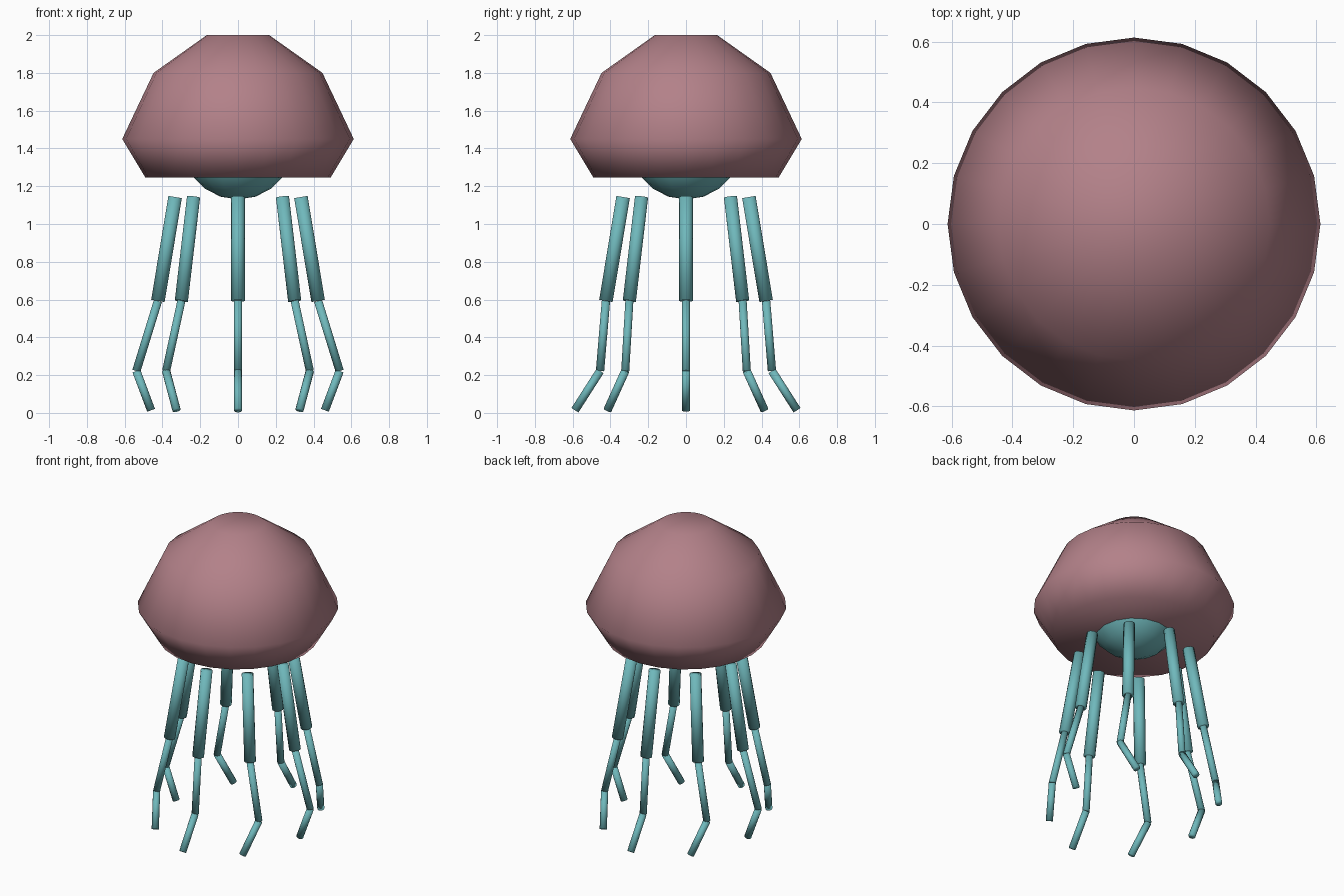
import bpy, bmesh, math
from mathutils import Vector

if "Cube" in bpy.data.objects:
    bpy.data.objects.remove(bpy.data.objects["Cube"])


def material(name, rgb):
    m = bpy.data.materials.new(name)
    m.diffuse_color = (*rgb, 1)
    m.use_nodes = True
    m.node_tree.nodes["Principled BSDF"].inputs["Base Color"].default_value = m.diffuse_color
    return m


PINK = material("dusty_pink", (0.45, 0.22, 0.25))
TEAL = material("teal", (0.16, 0.48, 0.50))


def finish(bm, name, mat):
    bmesh.ops.recalc_face_normals(bm, faces=bm.faces)
    for f in bm.faces:
        f.smooth = True
    mesh = bpy.data.meshes.new(name)
    bm.to_mesh(mesh)
    bm.free()
    mesh.materials.append(mat)
    obj = bpy.data.objects.new(name, mesh)
    bpy.context.collection.objects.link(obj)
    return obj


# Bell: closed lathe of four rings, softly shaded
SIDES = 24
bm = bmesh.new()
rings = []
for r, z in [(0.49, 1.245), (0.613, 1.45), (0.447, 1.80), (0.165, 2.0)]:
    rings.append([bm.verts.new((r * math.cos(math.tau * i / SIDES),
                                r * math.sin(math.tau * i / SIDES), z))
                  for i in range(SIDES)])
for lo, hi in zip(rings, rings[1:]):
    for i in range(SIDES):
        j = (i + 1) % SIDES
        bm.faces.new((lo[i], lo[j], hi[j], hi[i]))
bm.faces.new(rings[0][::-1])
bm.faces.new(rings[-1])
finish(bm, "bell", PINK)

# Inner body: ball poking out below the bell
bm = bmesh.new()
bmesh.ops.create_uvsphere(bm, u_segments=16, v_segments=10, radius=0.3)
bmesh.ops.translate(bm, verts=bm.verts, vec=(0, 0, 1.43))
finish(bm, "inner_body", TEAL)


def rod(name, a, b, radius):
    """Capped cylinder between two points."""
    d = b - a
    bm = bmesh.new()
    bmesh.ops.create_cone(bm, cap_ends=True, segments=12, radius1=radius,
                          radius2=radius, depth=d.length)
    obj = finish(bm, name, TEAL)
    obj.location = (a + b) / 2
    obj.rotation_euler = d.to_track_quat('Z', 'Y').to_euler()


# Tentacles: eight chains of three rods; joints lie on ellipses (x radius, y radius, z)
JOINTS = [(0.333, 0.333, 1.143), (0.424, 0.424, 0.593),
          (0.538, 0.455, 0.222), (0.460, 0.588, 0.014)]
PARTS = [("upper", 0.036), ("middle", 0.022), ("lower", 0.022)]
for k in range(8):
    c, s = math.cos(k * math.pi / 4), math.sin(k * math.pi / 4)
    pts = [Vector((rx * c, ry * s, z)) for rx, ry, z in JOINTS]
    for (part, radius), a, b in zip(PARTS, pts, pts[1:]):
        rod(f"tentacle_{part}_{k + 1}", a, b, radius)
